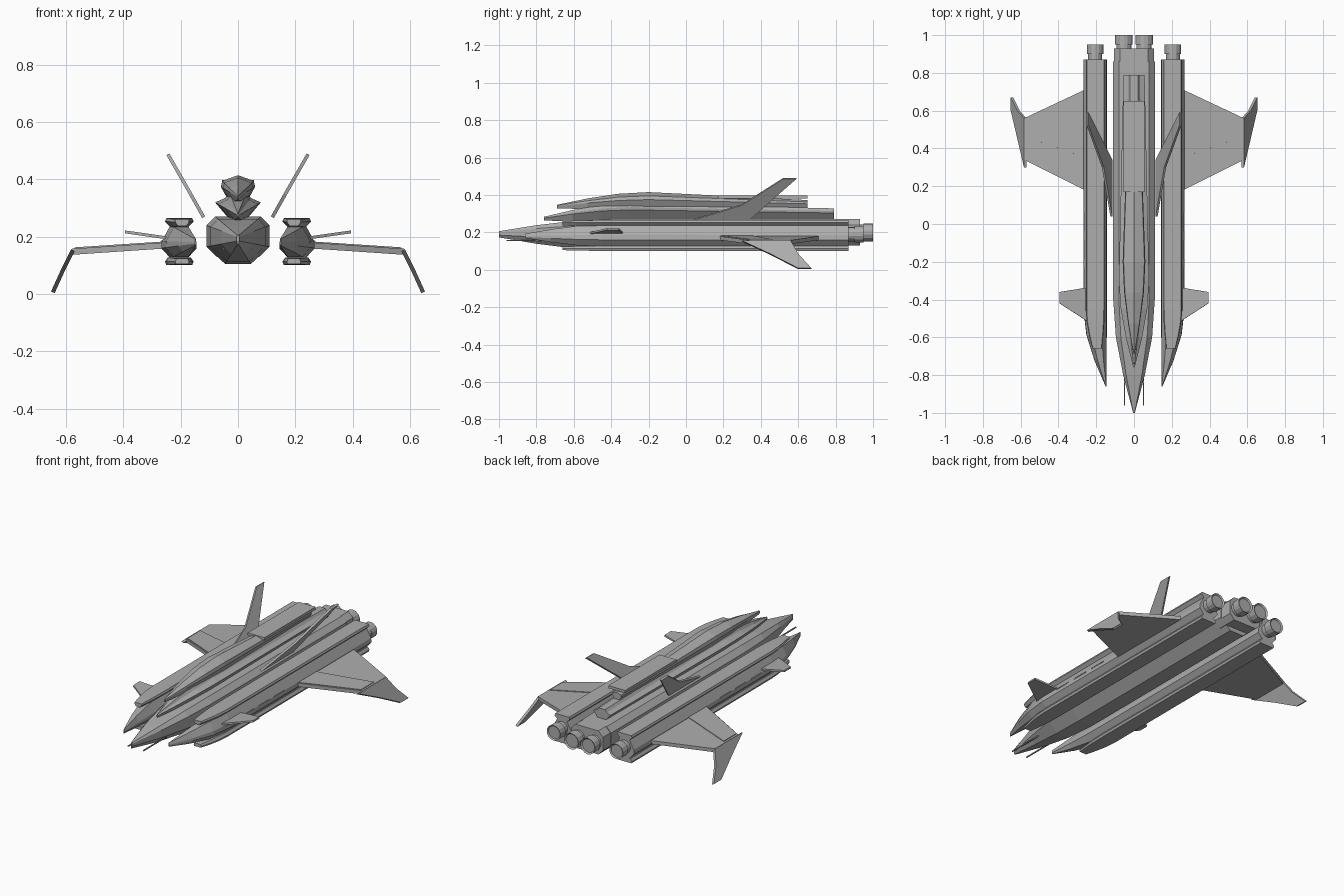
import bpy, bmesh, math
from mathutils import Matrix, Vector

if "Cube" in bpy.data.objects:
    bpy.data.objects.remove(bpy.data.objects["Cube"], do_unlink=True)

GREY = (.42, .42, .42, 1)
hull = bpy.data.materials.new("hull_grey")
hull.use_nodes = True
hull.diffuse_color = GREY
hull.node_tree.nodes["Principled BSDF"].inputs["Base Color"].default_value = GREY


def finish(name, bm):
    bmesh.ops.recalc_face_normals(bm, faces=bm.faces)
    mesh = bpy.data.meshes.new(name)
    bm.to_mesh(mesh)
    bm.free()
    mesh.materials.append(hull)
    bpy.context.collection.objects.link(bpy.data.objects.new(name, mesh))


def bridge(bm, rings):
    """Skin neighbouring rings of points and cap both ends."""
    rings = [[bm.verts.new(point) for point in ring] for ring in rings]
    for first, second in zip(rings, rings[1:]):
        for i in range(len(first)):
            bm.faces.new((first[i - 1], first[i], second[i], second[i - 1]))
    bm.faces.new(rings[0])
    bm.faces.new(rings[-1])


def symmetric(*half):
    """Complete a half profile across its vertical axis."""
    return list(half) + [(-x, z) for x, z in reversed(half) if x > 0]


def chamfered(width, height, cut):
    """Half-width, half-height and corner cut of an eight-sided profile."""
    return symmetric((width - cut, -height), (width, cut - height),
                     (width, height - cut), (width - cut, height))


def nosed_body(name, profile, x, z, nose, shoulder, tail,
               blunt=.2, drift=0, tail_scale=1, side=1):
    """Loft a profile that swells from the nose to the shoulder, then runs to the tail."""
    stations = []
    for step in range(4):
        t = step / 3
        swell = math.sin(t * math.pi / 2)
        stations.append((nose + (shoulder - nose) * t, x + drift * (1 - swell),
                         blunt ** 2 + (1 - blunt ** 2) * swell, blunt + (1 - blunt) * swell))
    stations.append((tail, x, tail_scale, tail_scale))
    bm = bmesh.new()
    bridge(bm, [[(side * (cx + px * wide), y, z + pz * tall) for px, pz in profile]
                for y, cx, wide, tall in stations])
    finish(name, bm)


def bar(name, profile, x, z, front, back, side=1):
    """Straight prism running fore and aft."""
    bm = bmesh.new()
    bridge(bm, [[(side * (x + px), y, z + pz) for px, pz in profile] for y in (front, back)])
    finish(name, bm)


def rectangle(width, height):
    return symmetric((width, -height), (width, height))


def fin(name, *chords, thickness, side):
    """Flat surface through chords of (x, front y, back y, z), thickened along its normal."""
    outline = [Vector((x, front, z)) for x, front, back, z in chords]
    outline += [Vector((x, back, z)) for x, front, back, z in reversed(chords)]
    span = outline[len(chords) - 1] - outline[0]
    normal = Vector((-span.z, 0, span.x)).normalized() * thickness
    bm = bmesh.new()
    bridge(bm, [[(side * p.x, p.y, p.z) for p in layer]
                for layer in (outline, [p + normal for p in outline])])
    finish(name, bm)


def cylinder(name, x, z, front, back, radius, side):
    """Fore-and-aft cylinder with a recessed end."""
    bm = bmesh.new()
    place = Matrix.Translation((side * x, (front + back) / 2, z))
    bmesh.ops.create_cone(bm, cap_ends=True, segments=14, radius1=radius, radius2=radius,
                          depth=back - front, matrix=place @ Matrix.Rotation(math.pi / 2, 4, "X"))
    caps = [face for face in bm.faces if len(face.verts) > 4]
    bmesh.ops.inset_individual(bm, faces=caps, thickness=radius / 6, depth=-radius / 6)
    finish(name, bm)


def nozzle(name, x, z, base, radius, side):
    cylinder(name + "_throat", x, z, base - .02, base + .03, radius * .85, side)
    cylinder(name + "_bell", x, z, base + .02, base + .07, radius, side)


# Central fuselage with a faceted pointed nose
fuselage = symmetric((.045, -.085), (.11, -.025), (.11, .05), (.08, .08))
nosed_body("fuselage", fuselage, x=0, z=.19, nose=-1, shoulder=-.4, tail=.86)

# Stacked dorsal spine and cockpit ridge
spine = symmetric((.025, -.01), (.08, .055), (.045, .07), (.03, .09))
nosed_body("lower_spine", spine, x=0, z=.265, nose=-.76, shoulder=-.3, tail=.79, tail_scale=.7)
ridge = symmetric((.03, -.01), (.06, .045), (.055, .065), (0, .085))
nosed_body("upper_spine", ridge, x=0, z=.33, nose=-.69, shoulder=-.2, tail=.65, tail_scale=.5)
bar("dorsal_plate", rectangle(.055, .008), x=0, z=.39, front=.17, back=.65)

# Rear engine block
bar("engine_block", chamfered(.105, .07, .03), x=0, z=.2, front=.81, back=.93)

# Cross-sections of the outboard pods and their rails
pod = symmetric((.03, -.055), (.062, -.02), (.06, .005), (.03, .06))
top_rail = symmetric((.03, -.015), (.05, .005), (.045, .017))
bottom_rail = symmetric((.045, -.012), (.05, 0), (.04, .015))

for side, label in ((1, "left_"), (-1, "right_")):
    # Outboard engine pod with rails above and below
    nosed_body(label + "pod", pod, x=.206, z=.18, nose=-.86, shoulder=-.45, tail=.87,
               drift=-.058, side=side)
    nosed_body(label + "top_rail", top_rail, x=.205, z=.248, nose=-.66, shoulder=-.45,
               tail=.87, blunt=.7, drift=-.01, side=side)
    nosed_body(label + "bottom_rail", bottom_rail, x=.205, z=.113, nose=-.66, shoulder=-.45,
               tail=.87, blunt=.7, drift=-.01, side=side)

    # Exhaust nozzles
    nozzle(label + "center_nozzle", x=.054, z=.2, base=.93, radius=.048, side=side)
    nozzle(label + "pod_nozzle", x=.206, z=.19, base=.88, radius=.045, side=side)

    # Main wing, raised leading panel and drooped winglet
    fin(label + "wing", (.24, .17, .72, .16), (.58, .34, .56, .137), thickness=.021, side=side)
    fin(label + "wing_panel", (.25, .18, .35, .178), (.57, .34, .46, .157),
        thickness=.006, side=side)
    fin(label + "winglet", (.57, .3, .56, .15), (.605, .45, .6, .08), (.64, .6, .67, .003),
        thickness=.014, side=side)

    # Small forward wing
    fin(label + "canard", (.24, -.52, -.335, .19), (.395, -.42, -.36, .212),
        thickness=.01, side=side)

    # Outward-canted tail fin
    fin(label + "tail_fin", (.125, .04, .34, .265), (.17, .3, .43, .345), (.25, .52, .59, .485),
        thickness=.012, side=side)

    # Nose gun barrel
    bar(label + "gun_barrel", rectangle(.003, .003), x=.05, z=.157, front=-.96, back=-.7, side=side)

    # Narrow vents along the pod flank
    for number in range(3):
        start = -.33 + number * .145
        bar(f"{label}vent_{number}", rectangle(.004, .003), x=.264, z=.184,
            front=start, back=start + .1, side=side)
